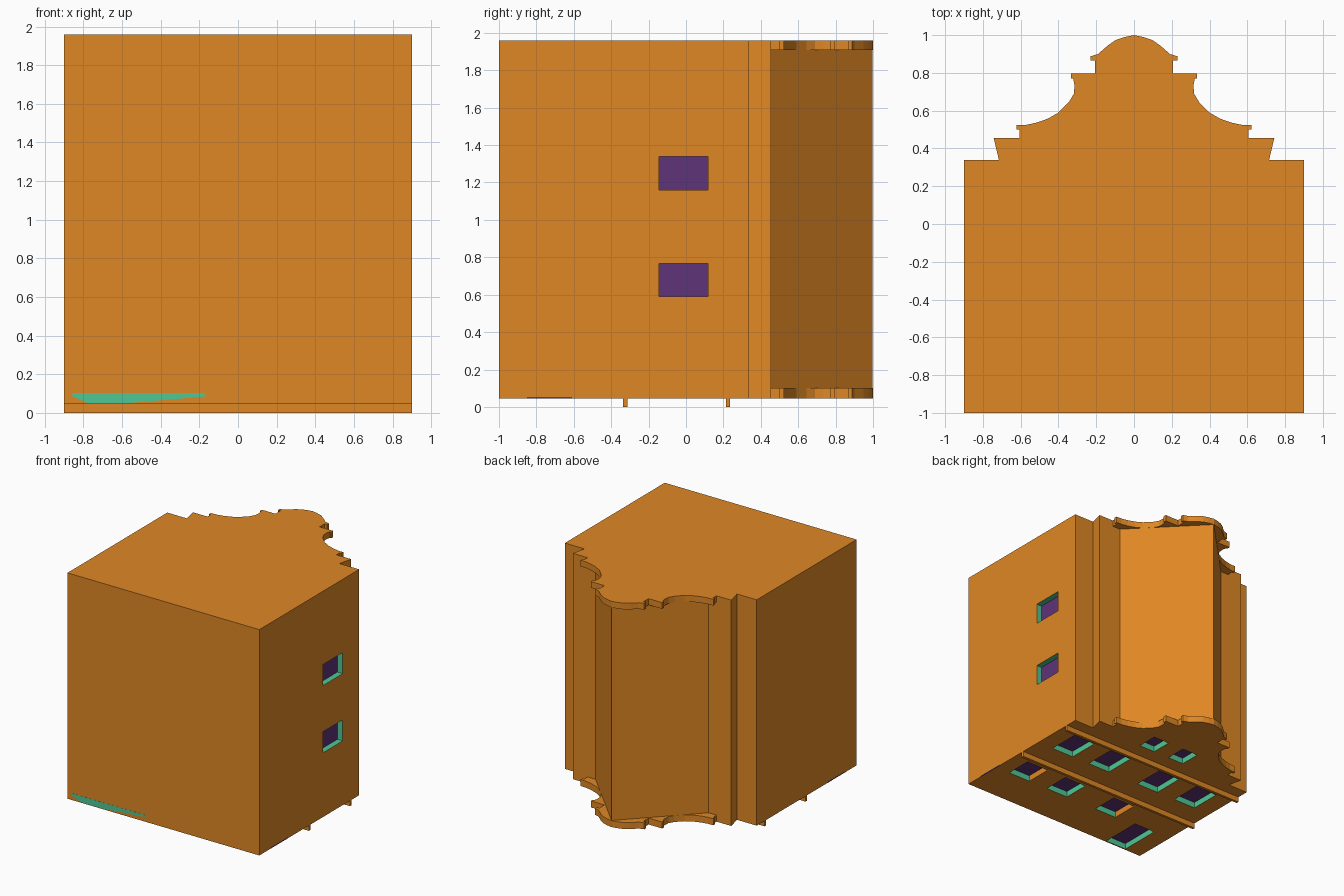
import bpy, bmesh
from mathutils import Vector

if "Cube" in bpy.data.objects:
    bpy.data.objects.remove(bpy.data.objects["Cube"])


def material(name, rgb):
    m = bpy.data.materials.new(name)
    m.diffuse_color = (*rgb, 1)
    m.use_nodes = True
    m.node_tree.nodes["Principled BSDF"].inputs["Base Color"].default_value = m.diffuse_color
    return m


MATS = [material("ochre_wall", (0.74, 0.245, 0.018)),
        material("purple_pane", (0.114, 0.033, 0.19)),
        material("green_reveal", (0.08, 0.57, 0.30))]
WALL, PANE, REVEAL = 0, 1, 2


def finish(name, bm):
    bmesh.ops.recalc_face_normals(bm, faces=bm.faces)
    me = bpy.data.meshes.new(name)
    bm.to_mesh(me)
    bm.free()
    for m in MATS:
        me.materials.append(m)
    ob = bpy.data.objects.new(name, me)
    bpy.context.collection.objects.link(ob)
    return ob


def add_box(bm, lo, hi):
    lo, hi = Vector(lo), Vector(hi)
    vs = bmesh.ops.create_cube(bm, size=1)["verts"]
    for v in vs:
        v.co = Vector((a + b) / 2 + c * (b - a) for a, b, c in zip(lo, hi, v.co))
    return {f for v in vs for f in v.link_faces}


def box(name, lo, hi, mat=WALL):
    bm = bmesh.new()
    for f in add_box(bm, lo, hi):
        f.material_index = mat
    return finish(name, bm)


def prism(name, half, z0, z1):
    """Extrude along z a half outline mirrored across x = 0."""
    pts = half + [(-x, y) for x, y in reversed(half) if x > 0]
    bm = bmesh.new()
    f = bm.faces.new([bm.verts.new((x, y, z0)) for x, y in pts])
    top = bmesh.ops.extrude_face_region(bm, geom=[f])["geom"]
    for v in top:
        if isinstance(v, bmesh.types.BMVert):
            v.co.z = z1
    return finish(name, bm)


def cut(ob, name, openings, inward, odd=()):
    """Sink boxes into a wall: pane at the bottom, coloured reveals."""
    inward = Vector(inward)
    bm = bmesh.new()
    for i, (lo, hi) in enumerate(openings):
        faces = add_box(bm, lo, hi)
        bm.normal_update()
        for f in faces:
            f.material_index = PANE if f.normal.dot(inward) > 0.9 else REVEAL
            if i in odd and f.normal.x < -0.9:
                f.material_index = WALL
    cutter = finish(name, bm)
    cutter.hide_render = True
    mod = ob.modifiers.new("openings", "BOOLEAN")
    mod.object, mod.operation, mod.solver = cutter, "DIFFERENCE", "EXACT"
    dg = bpy.context.evaluated_depsgraph_get()
    me = bpy.data.meshes.new_from_object(ob.evaluated_get(dg))
    ob.modifiers.clear()
    ob.data = me
    bpy.data.objects.remove(cutter)


Z0, ZF, ZB, Z1 = 0.045, 0.10, 1.907, 1.96
shoulder = [(0.9, -1), (0.9, 0.338), (0.715, 0.338), (0.743, 0.455)]

# ornate gable outline above the shoulders
gable = [(0.605, 0.455), (0.605, 0.5), (0.622, 0.5), (0.622, 0.523), (0.57, 0.525),
         (0.515, 0.537), (0.455, 0.558), (0.40, 0.59), (0.345, 0.645), (0.318, 0.69),
         (0.315, 0.735), (0.322, 0.77), (0.334, 0.77), (0.334, 0.797), (0.207, 0.797),
         (0.207, 0.865), (0.23, 0.865), (0.23, 0.888), (0.19, 0.9), (0.165, 0.922),
         (0.135, 0.948), (0.095, 0.975), (0.05, 0.99), (0, 1)]

# main block with pitched roof, and the two gable walls
core = prism("house_body", shoulder + [(0.53, 0.455), (0, 0.998)], ZF, ZB)
front = prism("front_gable_wall", shoulder + gable, Z0, ZF)
prism("back_gable_wall", shoulder + gable, ZB, Z1)

# side windows
cut(core, "side_cutter", [((0.85, -0.145, z), (1, 0.118, z + 0.178)) for z in (0.59, 1.16)],
    (-1, 0, 0))

# facade windows (centre x, half width, y range), the last one is the door
facade = [(0.66, 0.105, -0.65, -0.42), (0.265, 0.105, -0.65, -0.42), (-0.245, 0.105, -0.65, -0.42)]
facade += [(x, 0.105, -0.125, 0.145) for x in (0.645, 0.265, -0.245, -0.635)]
facade += [(x, 0.075, 0.36, 0.54) for x in (0.165, -0.135)]
facade += [(-0.64, 0.1, -0.99, -0.63)]
cut(front, "facade_cutter", [((x - w, a, -0.1), (x + w, b, 0.095)) for x, w, a, b in facade],
    (0, 0, 1), odd=(0, 2))

# moulding strips across the facade
for y in (-0.325, 0.224):
    box("facade_moulding", (-0.9, y - 0.011, 0), (0.9, y + 0.011, Z0 + 0.005))

# green threshold showing on the base, purple slivers on the sides
bm = bmesh.new()
sill = [(-0.86, 0.102), (-0.17, 0.102), (-0.17, 0.085), (-0.62, 0.046), (-0.77, 0.046), (-0.86, 0.088)]
f = bm.faces.new([bm.verts.new((x, -1.001, z)) for x, z in sill])
g = bmesh.ops.extrude_face_region(bm, geom=[f])["geom"]
bmesh.ops.translate(bm, verts=[v for v in g if isinstance(v, bmesh.types.BMVert)], vec=(0, 0.003, 0))
for f in bm.faces:
    f.material_index = REVEAL
finish("door_threshold", bm)
for s in (-1, 1):
    x = sorted((s * 0.898, s * 0.901))
    box("side_sliver", (x[0], -0.85, Z0), (x[1], -0.61, 0.053), PANE)
